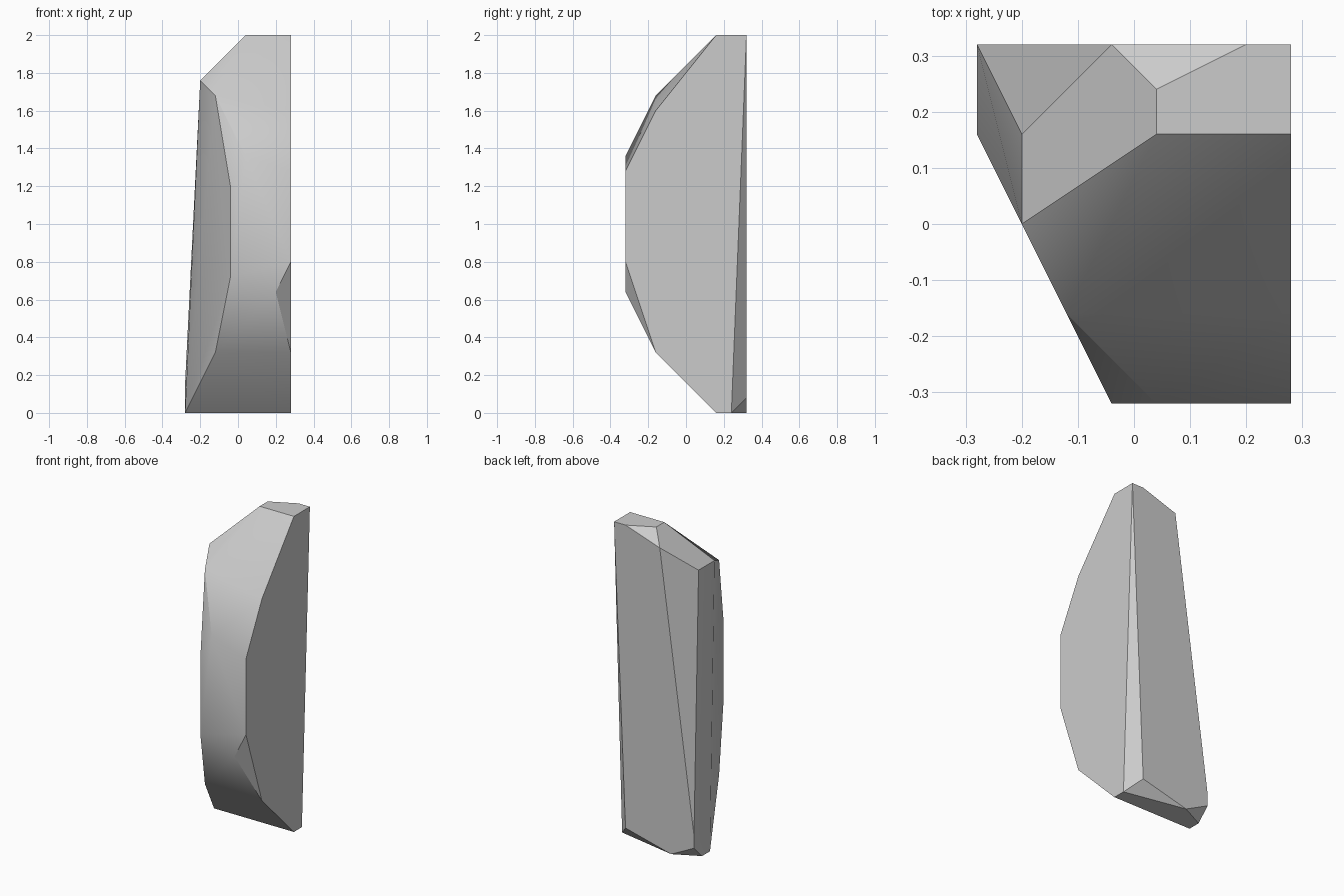
import bpy
import bmesh
import math
from mathutils import Vector

# Remove the default cube
default_cube = bpy.data.objects.get("Cube")
if default_cube:
    bpy.data.objects.remove(default_cube, do_unlink=True)

UNIT = 0.08                      # modelling grid step
ORIGIN = Vector((3.5, 4, 0))     # grid position of the model's base centre


def make_material(name, colour):
    material = bpy.data.materials.new(name)
    material.use_nodes = True
    material.diffuse_color = colour
    shader = material.node_tree.nodes["Principled BSDF"]
    shader.inputs["Base Color"].default_value = colour
    return material


def level(height, *corners):
    """Corners (x, y) lying in one horizontal plane."""
    return [Vector((x, y, height)) for x, y in corners]


def upright(depth, *corners):
    """Corners (x, z) lying in one plane parallel to the front."""
    return [Vector((x, depth, z)) for x, z in corners]


def faceted_solid(name, corners, material):
    """Wrap corner points in a closed shell with clean flat facets."""
    bm = bmesh.new()
    for corner in corners:
        bm.verts.new((corner - ORIGIN) * UNIT)
    hull = bmesh.ops.convex_hull(bm, input=bm.verts)
    loose = [v for v in bm.verts if not v.link_faces]
    bmesh.ops.delete(bm, geom=loose, context='VERTS')
    bmesh.ops.dissolve_limit(bm, angle_limit=math.radians(0.5),
                             verts=bm.verts, edges=bm.edges)
    bmesh.ops.recalc_face_normals(bm, faces=bm.faces)
    mesh = bpy.data.meshes.new(name)
    bm.to_mesh(mesh)
    bm.free()
    mesh.materials.append(material)
    obj = bpy.data.objects.new(name, mesh)
    bpy.context.collection.objects.link(obj)
    return obj


# Flat top and the chamfer falling to the narrow side
top_facet = level(25, (4, 6), (7, 6), (7, 8), (6, 8), (4, 7))
shoulder = level(22, (1, 4), (1, 6))

# Back panel, with clipped lower corners
back_panel = upright(8, (3, 24), (0, 2), (0, 1), (2, 0), (6, 1))

# Small flat underside
base_facet = level(0, (0, 6), (0, 7), (7, 7), (7, 6))

# Bulging front: middle slope ring and the foremost panel
front_slope = upright(2, (2, 21), (7, 20), (7, 4), (2, 4))
front_panel = upright(0, (3, 15), (4, 17), (7, 16), (7, 10), (6, 8), (3, 9))

stone = make_material("stone grey", (0.6, 0.6, 0.6, 1))
rock = faceted_solid(
    "rock_slab",
    top_facet + shoulder + back_panel + base_facet + front_slope + front_panel,
    stone)

# Soft shading over the gentle front bends, crisp edges elsewhere
bpy.ops.object.select_all(action='DESELECT')
rock.select_set(True)
bpy.context.view_layer.objects.active = rock
bpy.ops.object.shade_smooth_by_angle(angle=math.radians(30))
